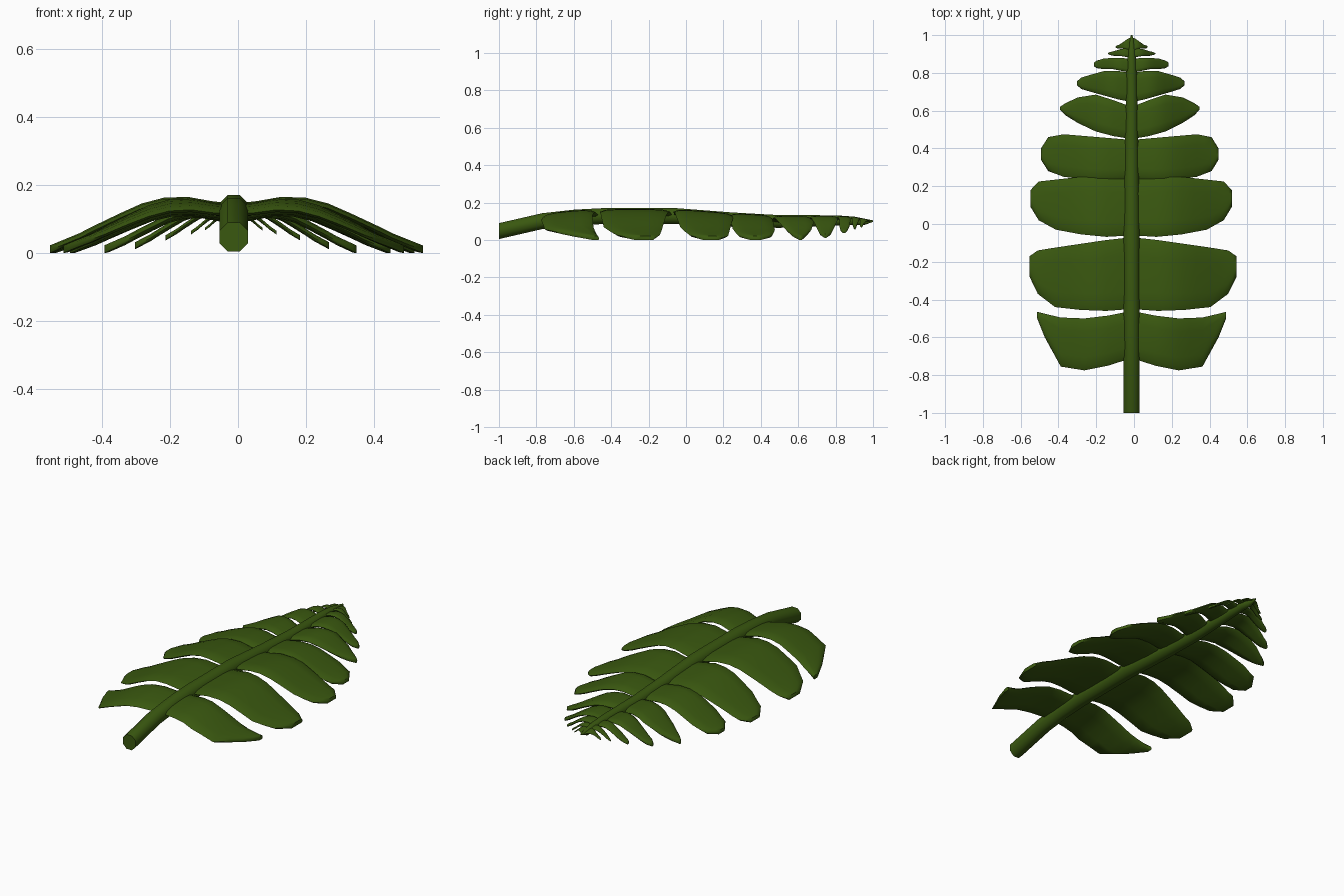
import bpy, bmesh, math
from mathutils import Vector

if "Cube" in bpy.data.objects:
    bpy.data.objects.remove(bpy.data.objects["Cube"], do_unlink=True)

green = bpy.data.materials.new("leaf_green")
green.use_nodes = True
COLOUR = (0.042, 0.098, 0.005, 1)
green.diffuse_color = COLOUR
green.node_tree.nodes["Principled BSDF"].inputs["Base Color"].default_value = COLOUR

MIDRIB_X = -0.0125


def lerp(points, t):
    """Piecewise linear profile lookup."""
    for (a, va), (b, vb) in zip(points, points[1:]):
        if t <= b:
            return va + (vb - va) * max(0, (t - a) / (b - a))
    return points[-1][1]


# Height of the upper surface along the frond
RIDGE = [(-1, .09), (-.77, .143), (-.6, .162), (-.45, .17), (-.05, .17),
         (.25, .147), (.5, .133), (.8, .132), (.9, .125), (1, .105)]
# Stem radius along the frond
TAPER = [(-1, .0425), (0, .0425), (.5, .034), (.85, .026), (.95, .018), (1, .004)]
# Leaflet arch from stem to tip
ARCH = [(0, .85), (.1, .88), (.3, 1), (.46, .91), (.68, .58), (.84, .31), (1, .09)]
STATIONS = (0, .25, .5, .75, .92, 1)


def finish(name, bm, angle):
    bmesh.ops.remove_doubles(bm, verts=bm.verts, dist=0.0005)
    bmesh.ops.recalc_face_normals(bm, faces=bm.faces)
    mesh = bpy.data.meshes.new(name)
    bm.to_mesh(mesh)
    bm.free()
    mesh.materials.append(green)
    obj = bpy.data.objects.new(name, mesh)
    bpy.context.collection.objects.link(obj)
    bpy.ops.object.select_all(action='DESELECT')
    obj.select_set(True)
    bpy.context.view_layer.objects.active = obj
    bpy.ops.object.shade_smooth_by_angle(angle=math.radians(angle))
    return obj


def loft(name, rings, angle):
    """Skin closed rings and cap both ends."""
    bm = bmesh.new()
    rows = [[bm.verts.new(p) for p in ring] for ring in rings]
    n = len(rows[0])
    for a, b in zip(rows, rows[1:]):
        for i in range(n):
            j = (i + 1) % n
            bm.faces.new((a[i], a[j], b[j], b[i]))
    bm.faces.new(rows[0][::-1])
    bm.faces.new(rows[-1])
    return finish(name, bm, angle)


# Stem: tapering octagonal tube following the ridge
rings = []
for y in (-1, -.77, -.6, -.45, -.2, -.05, .25, .5, .8, .9, .95, 1):
    r = lerp(TAPER, y)
    z = lerp(RIDGE, y) - r
    corner = r / math.cos(math.pi / 8)
    rings.append([Vector((MIDRIB_X + corner * math.cos(a), y, z + corner * math.sin(a)))
                  for a in [math.pi * (k + .5) / 4 for k in range(8)]])
loft("stem", rings, 50)

# Cross-section of a leaflet: (position front to back, drop below top surface)
SECTION_TOP = [(0, .014), (.08, .004), (.25, 0), (.5, 0), (.75, 0), (.92, .004), (1, .014)]
SECTION_BOTTOM = [(.95, .022), (.7, .026), (.3, .026), (.05, .022)]


def leaflet(name, side, length, tip_z, front, back, scale):
    front_edge = list(zip(STATIONS, front))
    back_edge = list(zip(STATIONS, back))
    rings = []
    for u in (0, .12, .25, .38, .5, .62, .75, .84, .92, .97, 1):
        yf, yb = lerp(front_edge, u), lerp(back_edge, u)
        ring = []
        for v, drop in SECTION_TOP + SECTION_BOTTOM:
            y = yf + (yb - yf) * v
            z = tip_z + (lerp(RIDGE, y) - tip_z) * lerp(ARCH, u)
            ring.append(Vector((MIDRIB_X + side * length * u, y,
                                max(z - drop * scale, 0))))
        rings.append(ring)
    loft(name, rings, 60)


# Each pair: left length, right length, tip height, front edge, back edge
PAIRS = [
    (.50, .50, .008, (-.71, -.75, -.775, -.755, -.60, -.50),
     (-.46, -.485, -.50, -.495, -.475, -.465)),
    (.555, .54, .008, (-.45, -.46, -.455, -.44, -.37, -.28),
     (-.07, -.085, -.105, -.125, -.14, -.17)),
    (.53, .535, .008, (-.06, -.068, -.055, -.03, .02, .09),
     (.235, .25, .25, .235, .225, .18)),
    (.46, .48, .01, (.24, .235, .235, .25, .28, .34),
     (.445, .455, .465, .475, .46, .40)),
    (.36, .38, .012, (.45, .465, .49, .535, .575, .605),
     (.62, .655, .685, .67, .64, .62)),
    (.28, .29, .022, (.645, .66, .68, .70, .715, .735),
     (.80, .81, .81, .79, .775, .755)),
    (.195, .20, .045, (.80, .81, .82, .82, .825, .835),
     (.87, .88, .88, .875, .865, .855)),
    (.125, .125, .06, (.88, .885, .89, .89, .895, .90),
     (.92, .93, .925, .915, .91, .905)),
    (.085, .085, .07, (.92, .925, .93, .93, .93, .935),
     (.99, .98, .965, .95, .945, .94)),
]
for i, (left, right, tip_z, front, back) in enumerate(PAIRS, 1):
    scale = min(1, left / .4 + .1)
    leaflet(f"leaflet_left_{i}", 1, left, tip_z, front, back, scale)
    leaflet(f"leaflet_right_{i}", -1, right, tip_z, front, back, scale)
